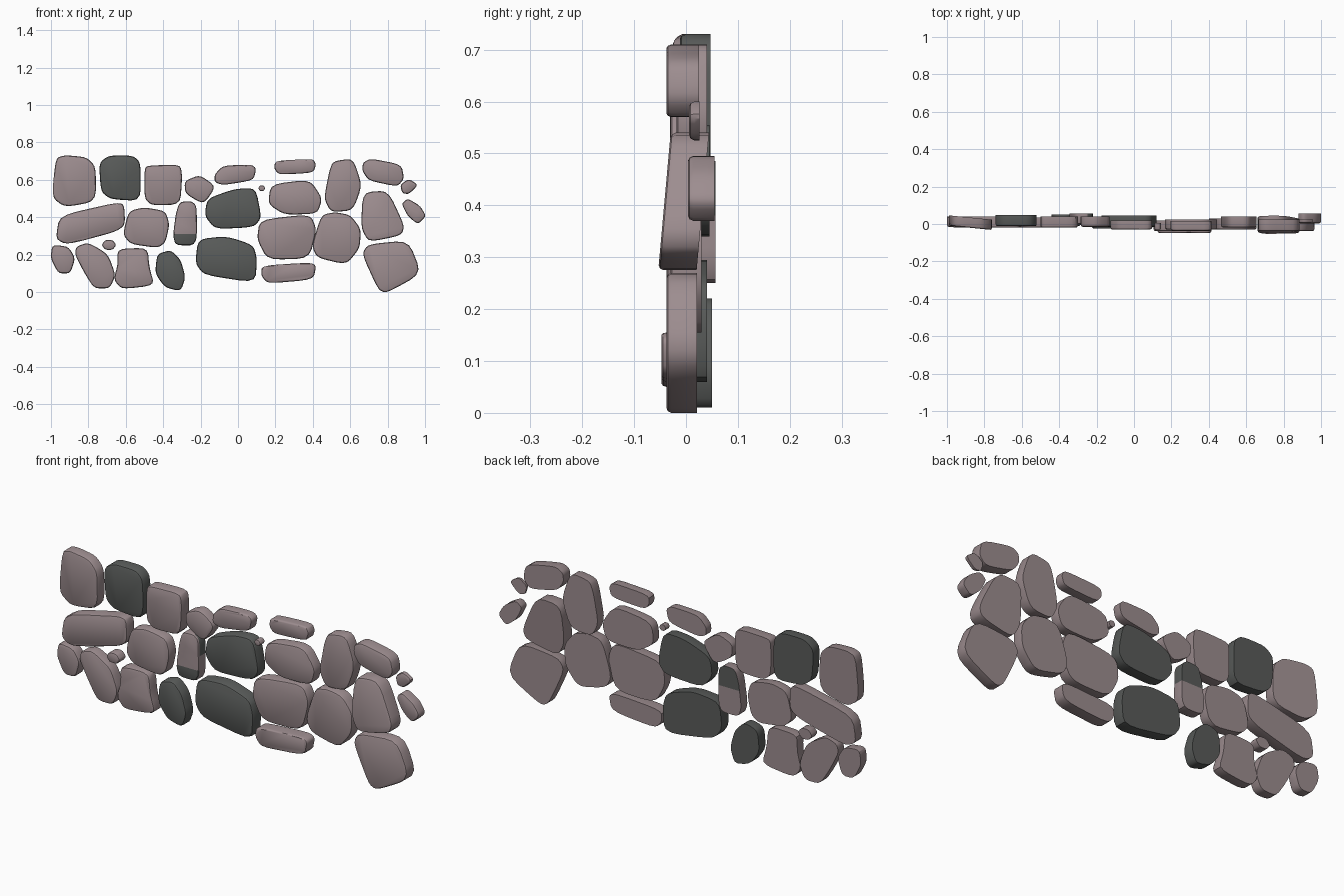
import bpy, bmesh, math
from mathutils import Vector

if "Cube" in bpy.data.objects:
    bpy.data.objects.remove(bpy.data.objects["Cube"])


def material(name, rgb):
    m = bpy.data.materials.new(name)
    m.diffuse_color = (*rgb, 1)
    m.use_nodes = True
    m.node_tree.nodes["Principled BSDF"].inputs["Base Color"].default_value = m.diffuse_color
    return m


LIGHT = material("warm grey stone", (0.335, 0.265, 0.275))
DARK = material("charcoal stone", (0.100, 0.106, 0.102))


def rounded(pts, f=0.32):
    """Round every corner of a profile, then stretch it back to its extents."""
    pts = [Vector(p) for p in pts]
    out = []
    for i, p in enumerate(pts):
        a = p.lerp(pts[i - 1], f)
        b = p.lerp(pts[(i + 1) % len(pts)], f)
        for t in (0.0, 0.33, 0.67, 1.0):
            out.append(a.lerp(p, t).lerp(p.lerp(b, t), t))
    for k in (0, 1):
        lo, hi = min(p[k] for p in pts), max(p[k] for p in pts)
        l2, h2 = min(p[k] for p in out), max(p[k] for p in out)
        for p in out:
            p[k] = lo + (p[k] - l2) * (hi - lo) / (h2 - l2)
    return out


def stone(name, pts, front=-0.02, back=0.035, mat=LIGHT, yaw=0.0, pitch=0.0):
    """Flat-backed slab with softened front edge; yaw / pitch tilt its depth."""
    prof = rounded(pts)
    cen = sum(prof, Vector((0, 0))) / len(prof)
    size = min(max(p[k] for p in prof) - min(p[k] for p in prof) for k in (0, 1))
    e = min(0.010, size * 0.15)
    bm = bmesh.new()
    rings = []
    for y, inset in ((back, 0), (front + e, 0), (front + e * 0.3, e * 0.35), (front, e)):
        ring = []
        for p in prof:
            d = p - cen
            q = cen + d * (1 - inset / d.length)
            tilt = yaw * (q.x - cen.x) + pitch * (q.y - cen.y)
            ring.append(bm.verts.new((q.x, y + tilt, q.y)))
        rings.append(ring)
    n = len(prof)
    for r0, r1 in zip(rings, rings[1:]):
        for i in range(n):
            j = (i + 1) % n
            bm.faces.new((r0[i], r0[j], r1[j], r1[i]))
    bm.faces.new(rings[0])
    bm.faces.new(rings[-1])
    bmesh.ops.recalc_face_normals(bm, faces=bm.faces)
    me = bpy.data.meshes.new(name)
    bm.to_mesh(me)
    bm.free()
    me.materials.append(mat)
    ob = bpy.data.objects.new(name, me)
    bpy.context.collection.objects.link(ob)
    bpy.context.view_layer.objects.active = ob
    bpy.ops.object.select_all(action='DESELECT')
    ob.select_set(True)
    bpy.ops.object.shade_smooth_by_angle(angle=math.radians(35))
    return ob


def pebble(name, x, z, rx, rz, front, back):
    pts = [(x + rx * math.cos(-a * math.tau / 6), z + rz * math.sin(-a * math.tau / 6)) for a in range(6)]
    return stone(name, pts, front, back)


# Top row, left to right
stone("top_stone_1", [(-.97, .715), (-.92, .73), (-.81, .72), (-.76, .67), (-.76, .49), (-.92, .46), (-.99, .51)],
      -.02, .035, yaw=-.1)
stone("top_stone_2_dark", [(-.74, .69), (-.69, .73), (-.56, .73), (-.52, .69), (-.52, .49), (-.68, .50), (-.73, .54)],
      -.012, .047, DARK)
stone("top_stone_3", [(-.50, .66), (-.48, .675), (-.31, .68), (-.30, .62), (-.31, .47), (-.46, .465), (-.50, .50)],
      -.02, .04)
stone("top_stone_4", [(-.285, .59), (-.21, .62), (-.13, .565), (-.19, .48), (-.28, .53)], -.015, .04)
stone("top_stone_5", [(-.125, .63), (-.08, .675), (.07, .68), (.095, .66), (.08, .60), (-.08, .575), (-.125, .59)],
      -.03, .018)
stone("top_stone_6", [(.20, .70), (.40, .71), (.415, .68), (.40, .64), (.22, .63), (.195, .66)], -.035, .015)
stone("top_stone_7", [(.51, .695), (.61, .71), (.655, .57), (.61, .44), (.50, .43), (.465, .50), (.49, .64)],
      -.018, .04)
stone("top_stone_8", [(.67, .69), (.71, .71), (.87, .68), (.885, .61), (.85, .57), (.70, .60), (.665, .65)],
      -.038, .025)

# Small fillers
pebble("pebble_centre", .127, .555, .017, .017, -.03, .005)
pebble("pebble_left", -.69, .252, .036, .03, -.01, .04)
stone("filler_upper_right", [(.87, .57), (.91, .60), (.955, .57), (.91, .525), (.88, .53)], .006, .026)
stone("filler_right", [(.88, .47), (.91, .495), (.97, .46), (1.0, .41), (.96, .37), (.91, .41)], .004, .055)

# Middle row
stone("middle_stone_1", [(-.95, .41), (-.66, .475), (-.61, .47), (-.605, .36), (-.66, .325), (-.91, .26),
                         (-.97, .29)], -.02, .04)
stone("middle_stone_2", [(-.58, .43), (-.50, .45), (-.39, .43), (-.37, .36), (-.39, .27), (-.43, .24), (-.57, .26),
                         (-.61, .31)], -.02, .035)
stone("middle_stone_4_dark", [(-.16, .50), (-.02, .55), (.09, .555), (.12, .40), (.08, .35), (-.12, .34),
                              (-.175, .41)], -.015, .045, DARK)
stone("middle_stone_5", [(.18, .57), (.38, .595), (.445, .50), (.42, .42), (.25, .415), (.165, .47)], -.03, .025)
stone("middle_stone_6", [(.12, .38), (.38, .41), (.415, .33), (.375, .18), (.16, .175), (.105, .28)], -.038, .02)
stone("middle_stone_7", [(.45, .41), (.52, .425), (.60, .41), (.655, .34), (.65, .24), (.58, .155), (.43, .19),
                         (.40, .25)], -.03, .03)
stone("middle_stone_8", [(.67, .53), (.80, .54), (.885, .36), (.87, .31), (.70, .275), (.66, .35)],
      -.043, .031, pitch=.09)

# Two-tone stone: dark low on the front, dark high on the sides and back
two = stone("middle_stone_3_two_tone", [(-.31, .48), (-.25, .485), (-.22, .46), (-.22, .25), (-.33, .25),
                                        (-.345, .30), (-.33, .42)], 0, .057)
bm = bmesh.new()
bm.from_mesh(two.data)
for z in (.31, .38):
    bmesh.ops.bisect_plane(bm, geom=bm.verts[:] + bm.edges[:] + bm.faces[:], plane_co=(0, 0, z), plane_no=(0, 0, 1))
two.data.materials.append(DARK)
for f in bm.faces:
    z = f.calc_center_median().z
    if f.normal.y < -.3:
        f.material_index = int(z < .31)
    elif f.normal.y > .5 or f.normal.x > .3:
        f.material_index = int(z > .38)
bm.to_mesh(two.data)
bm.free()

# Bottom row
stone("bottom_stone_1", [(-.99, .25), (-.91, .24), (-.875, .18), (-.90, .10), (-.96, .10), (-1, .18)], -.015, .04)
stone("bottom_stone_2", [(-.86, .24), (-.80, .26), (-.70, .20), (-.66, .09), (-.69, .02), (-.77, .02), (-.82, .10),
                         (-.87, .20)], -.02, .035)
stone("bottom_stone_3", [(-.64, .23), (-.49, .235), (-.48, .13), (-.455, .04), (-.62, .02), (-.66, .07),
                         (-.64, .15)], -.02, .035)
stone("bottom_stone_4_dark", [(-.43, .20), (-.36, .22), (-.31, .17), (-.285, .08), (-.31, .01), (-.39, .03),
                              (-.44, .10)], -.01, .05, DARK)
stone("bottom_stone_5_dark", [(-.21, .28), (-.06, .295), (.08, .25), (.10, .18), (.09, .06), (-.18, .10),
                              (-.225, .16)], -.025, .04, DARK)
stone("bottom_stone_6", [(.13, .14), (.38, .155), (.415, .14), (.40, .07), (.16, .05), (.125, .09)], -.047, .015)
stone("bottom_stone_7", [(.70, .25), (.90, .27), (.965, .10), (.79, 0), (.75, .02), (.67, .20)], -.038, .021)
